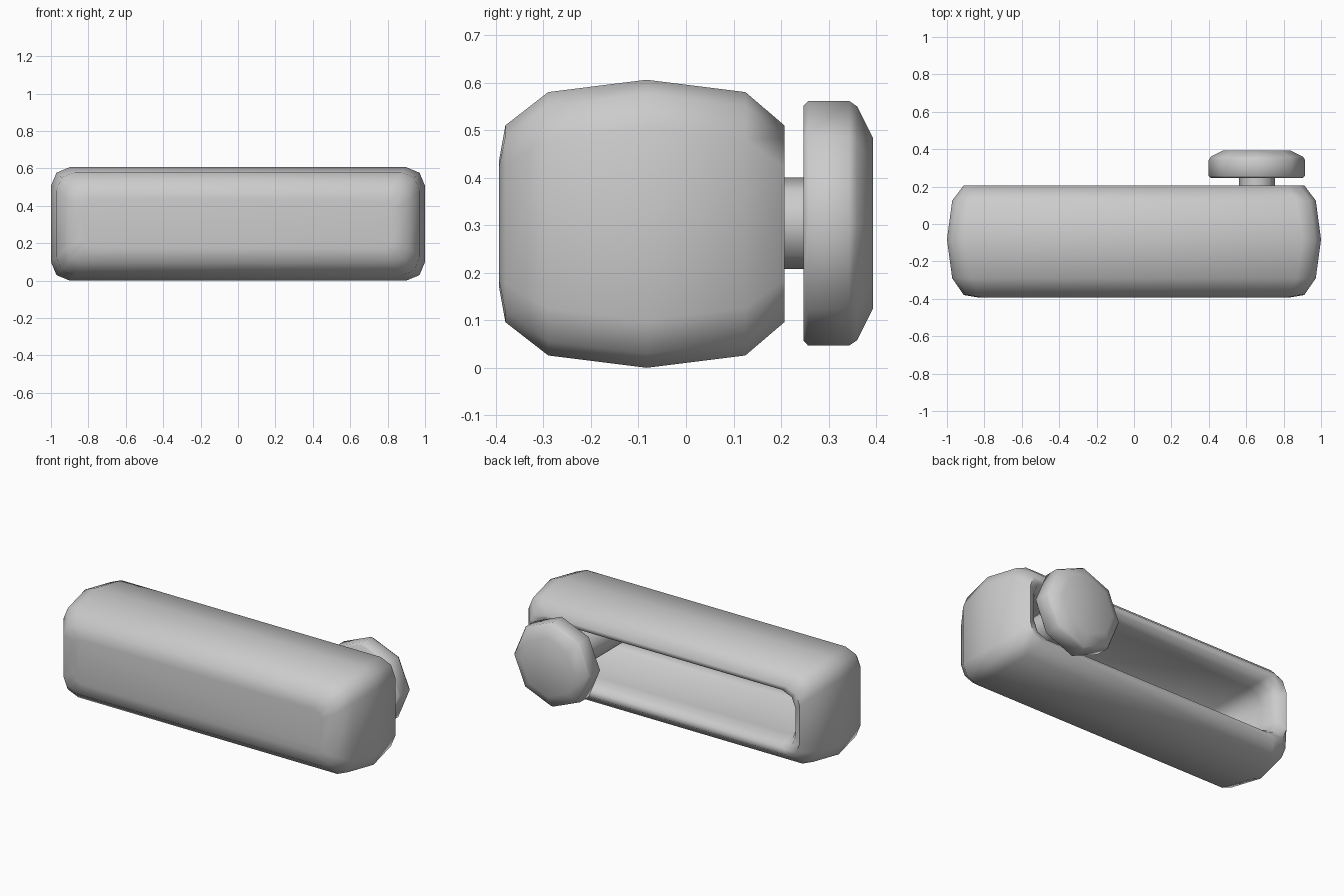
import bpy, bmesh, math

if "Cube" in bpy.data.objects:
    bpy.data.objects.remove(bpy.data.objects["Cube"])

BODY_Z = 0.303
KNOB_X, KNOB_Z = 0.657, 0.304


def loft(name, rings, angle):
    """Skin a list of point rings and cap both ends."""
    bm = bmesh.new()
    loops = [[bm.verts.new(p) for p in ring] for ring in rings]
    n = len(loops[0])
    for a, b in zip(loops, loops[1:]):
        for i in range(n):
            j = (i + 1) % n
            bm.faces.new((a[i], a[j], b[j], b[i]))
    bm.faces.new(loops[0])
    bm.faces.new(loops[-1])
    bmesh.ops.recalc_face_normals(bm, faces=bm.faces)
    mesh = bpy.data.meshes.new(name)
    bm.to_mesh(mesh)
    bm.free()
    obj = bpy.data.objects.new(name, mesh)
    bpy.context.collection.objects.link(obj)
    bpy.ops.object.select_all(action='DESELECT')
    obj.select_set(True)
    bpy.context.view_layer.objects.active = obj
    bpy.ops.object.shade_smooth_by_angle(angle=math.radians(angle))
    return obj


def rounded_rect(y, hx, hz, r):
    """Rectangle in the xz plane with two-segment rounded corners."""
    pts = []
    for k, (sx, sz) in enumerate(((1, 1), (-1, 1), (-1, -1), (1, -1))):
        for s in range(3):
            t = math.radians(90 * k + 45 * s)
            pts.append((sx * (hx - r) + r * math.cos(t), y,
                        BODY_Z + sz * (hz - r) + r * math.sin(t)))
    return pts


def octagon(y, r, sides=8):
    return [(KNOB_X + r * math.cos(i * math.tau / sides), y,
             KNOB_Z + r * math.sin(i * math.tau / sides)) for i in range(sides)]


# Pillowy outer shell, rolling over a rim into the long slot at the back
outer = [(-0.393, 0.83, 0.135, 0.05), (-0.38, 0.91, 0.207, 0.08),
         (-0.29, 0.972, 0.277, 0.10), (-0.083, 1.0, 0.303, 0.10),
         (0.125, 0.972, 0.277, 0.10), (0.207, 0.91, 0.207, 0.09)]
slot = [(0.195, 0.875, 0.175, 0.09), (0.15, 0.85, 0.152, 0.09),
        (0.08, 0.84, 0.145, 0.09), (-0.27, 0.84, 0.145, 0.09),
        (-0.30, 0.80, 0.11, 0.06)]
loft("slotted_body", [rounded_rect(*s) for s in outer + slot], 60)

# Stem running from the slot floor to the knob
loft("knob_stem", [octagon(-0.31, 0.096), octagon(0.26, 0.096)], 50)

# Octagonal knob with a domed face
profile = [(0.247, 0.247), (0.257, 0.2575), (0.343, 0.2575),
           (0.36, 0.246), (0.393, 0.18)]
loft("slider_knob", [octagon(y, r) for y, r in profile], 60)
